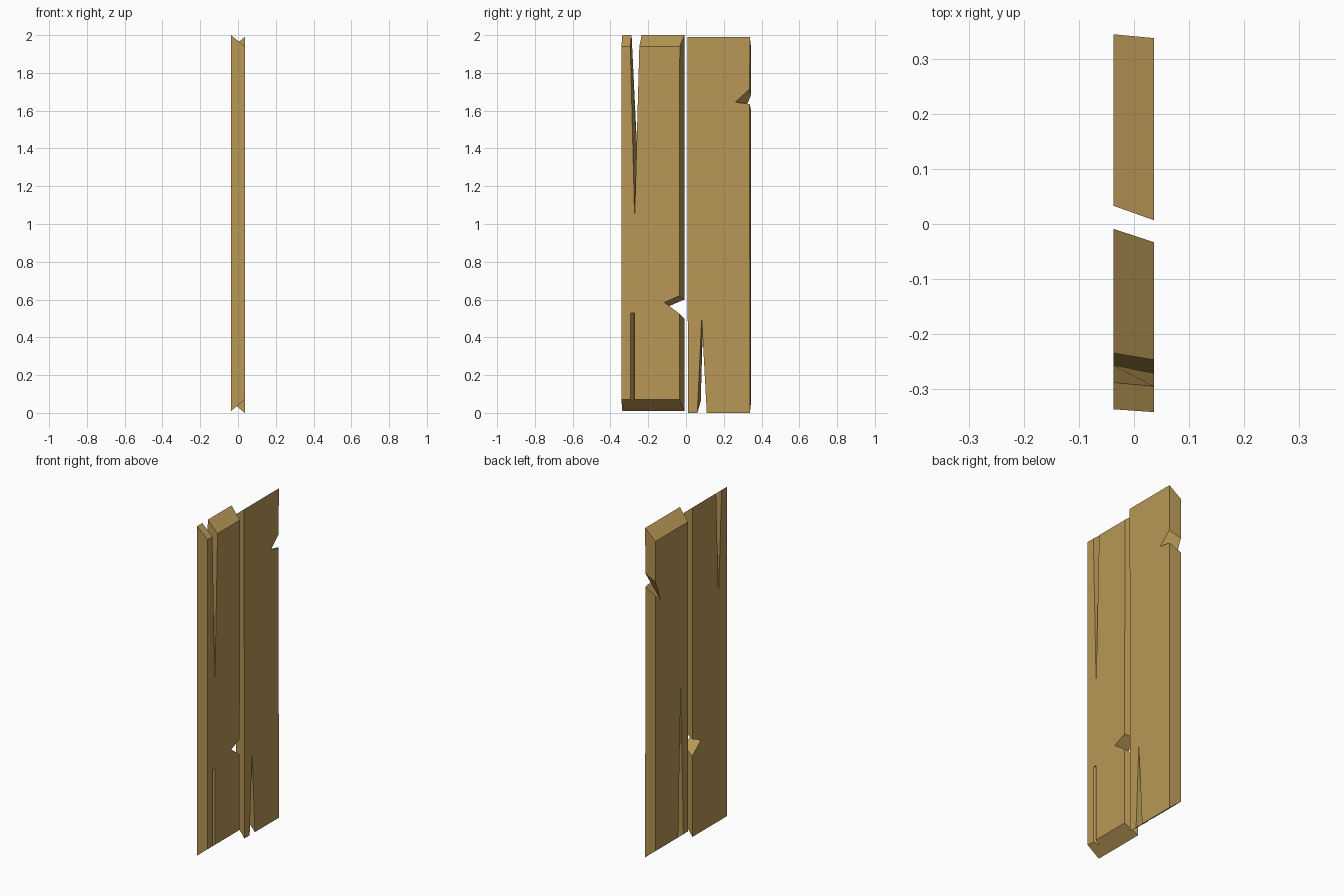
import bpy, bmesh

if "Cube" in bpy.data.objects:
    bpy.data.objects.remove(bpy.data.objects["Cube"])

XF, XB = 0.036, -0.037   # right (+x) and left (-x) faces

wood = bpy.data.materials.new("wood")
wood.diffuse_color = (0.48, 0.31, 0.093, 1)
wood.use_nodes = True
wood.node_tree.nodes["Principled BSDF"].inputs["Base Color"].default_value = wood.diffuse_color


def loft(name, right, left, x_right=XF, x_left=XB):
    """Solid between two matching (y, z) outlines."""
    bm = bmesh.new()
    a = [bm.verts.new((x_right, y, z)) for y, z in right]
    b = [bm.verts.new((x_left, y, z)) for y, z in left]
    n = len(a)
    bm.faces.new(a)
    bm.faces.new(b[::-1])
    for i in range(n):
        j = (i + 1) % n
        bm.faces.new((a[j], a[i], b[i], b[j]))
    bmesh.ops.recalc_face_normals(bm, faces=bm.faces)
    mesh = bpy.data.meshes.new(name)
    bm.to_mesh(mesh)
    bm.free()
    mesh.materials.append(wood)
    ob = bpy.data.objects.new(name, mesh)
    bpy.context.collection.objects.link(ob)
    return ob


# Front plank: split at the top, chip in its inner edge
front_plank = loft(
    "front_plank",
    [(-0.342, 0.07), (-0.035, 0.07), (-0.035, 0.525), (-0.115, 0.585),
     (-0.035, 0.62), (-0.033, 1.94), (-0.247, 1.94), (-0.272, 1.03),
     (-0.295, 1.94), (-0.342, 1.94)],
    [(-0.337, 0.01), (-0.009, 0.01), (-0.009, 0.50), (-0.09, 0.565),
     (-0.009, 0.60), (-0.009, 2.0), (-0.235, 2.0), (-0.257, 1.36),
     (-0.288, 2.0), (-0.337, 2.0)])

# Back plank: split at the bottom, chip in its outer edge
loft(
    "back_plank",
    [(0.01, 0.0), (0.06, 0.0), (0.083, 0.50), (0.11, 0.0), (0.338, 0.0),
     (0.337, 1.635), (0.26, 1.645), (0.337, 1.715), (0.338, 1.99), (0.007, 1.99)],
    [(0.035, 0.06), (0.078, 0.06), (0.103, 0.95), (0.128, 0.06), (0.345, 0.06),
     (0.345, 1.60), (0.295, 1.56), (0.345, 1.685), (0.345, 1.93), (0.033, 1.93)])

# Narrow wedge groove at the foot of the front plank
cutter = loft(
    "groove_cutter",
    [(-0.297, -0.1), (-0.273, -0.1), (-0.273, 0.53), (-0.297, 0.53)],
    [(-0.277, -0.1), (-0.275, -0.1), (-0.275, 0.53), (-0.277, 0.53)],
    0.040, 0.012)
cutter.hide_render = True
mod = front_plank.modifiers.new("groove", 'BOOLEAN')
mod.operation = 'DIFFERENCE'
mod.solver = 'EXACT'
mod.object = cutter
bpy.context.view_layer.objects.active = front_plank
bpy.ops.object.modifier_apply(modifier=mod.name)
bpy.data.objects.remove(cutter)
